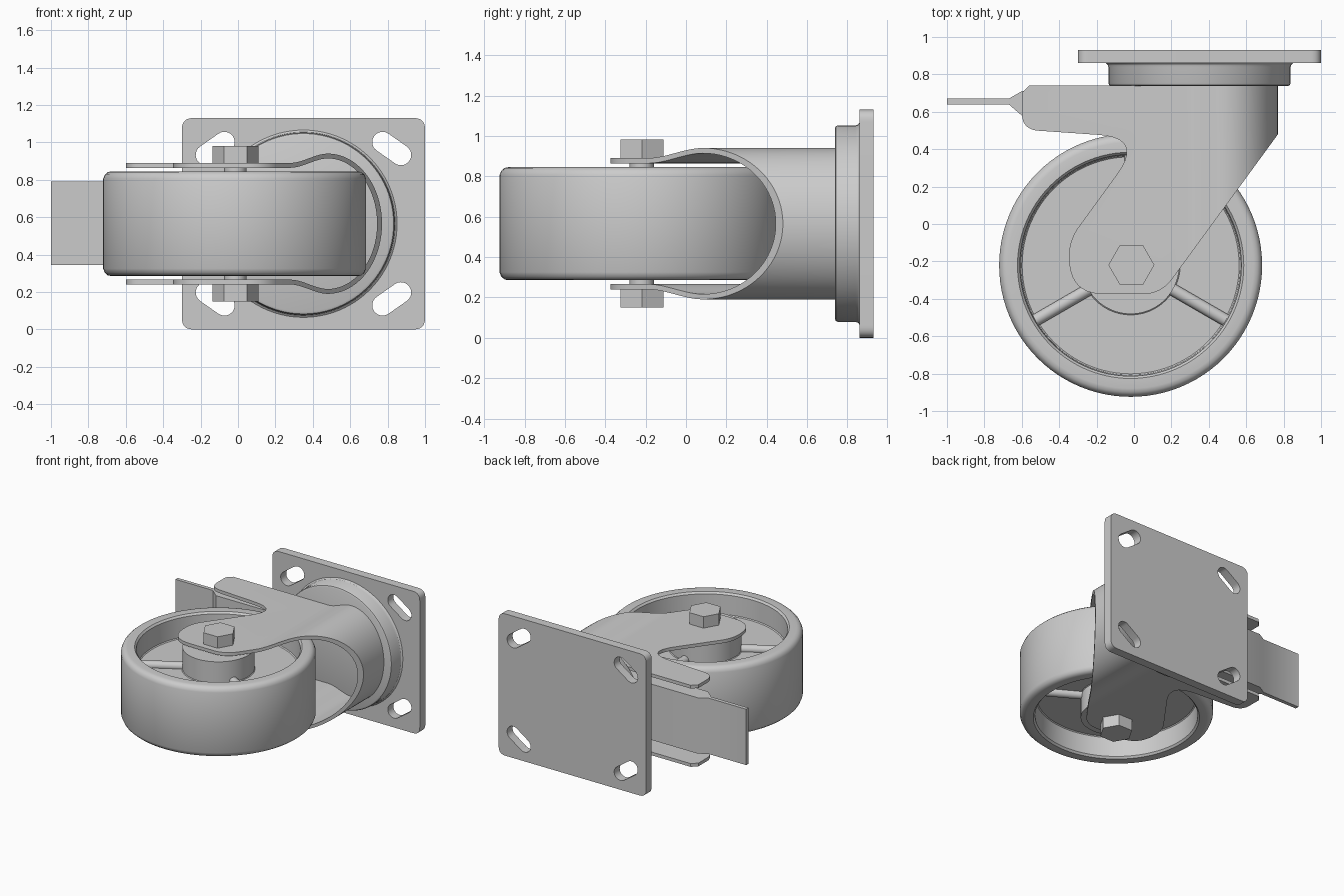
import bpy, bmesh
from math import sin, cos, pi, radians
from mathutils import Matrix, Vector

if "Cube" in bpy.data.objects:
    bpy.data.objects.remove(bpy.data.objects["Cube"])

MID = 0.565                   # symmetry height of the whole caster
AXLE = (-0.018, -0.221)       # wheel axis in plan
SWIVEL_X = 0.35


def finish(name, bm, angle=30):
    bmesh.ops.remove_doubles(bm, verts=bm.verts, dist=1e-5)
    bmesh.ops.recalc_face_normals(bm, faces=bm.faces)
    if bm.calc_volume(signed=True) < 0:
        bmesh.ops.reverse_faces(bm, faces=bm.faces)
    me = bpy.data.meshes.new(name)
    bm.to_mesh(me)
    bm.free()
    ob = bpy.data.objects.new(name, me)
    bpy.context.collection.objects.link(ob)
    smooth(ob, angle)
    return ob


def smooth(ob, angle=30):
    bpy.ops.object.select_all(action='DESELECT')
    ob.select_set(True)
    bpy.context.view_layer.objects.active = ob
    bpy.ops.object.shade_smooth_by_angle(angle=radians(angle))


def rounded(pts, n=10):
    """Closed outline from (u, v, corner length)."""
    out = []
    for i, (u, v, r) in enumerate(pts):
        p = Vector((u, v))
        if r == 0:
            out.append(p)
            continue
        a = p + (Vector(pts[i - 1][:2]) - p).normalized() * r
        b = p + (Vector(pts[(i + 1) % len(pts)][:2]) - p).normalized() * r
        for k in range(n + 1):
            t = k / n
            out.append(a * (1 - t) ** 2 + p * 2 * t * (1 - t) + b * t * t)
    return out


def prism(name, pts, lo, hi, axis):
    """Extrude an outline along y (points are x,z) or z (points are x,y)."""
    put = (lambda p, d: (p[0], d, p[1])) if axis == 'y' else (lambda p, d: (p[0], p[1], d))
    bm = bmesh.new()
    a = [bm.verts.new(put(p, lo)) for p in pts]
    b = [bm.verts.new(put(p, hi)) for p in pts]
    bm.faces.new(a[::-1])
    bm.faces.new(b)
    for i in range(len(a)):
        bm.faces.new((a[i - 1], a[i], b[i], b[i - 1]))
    return finish(name, bm)


def lathe(name, prof, matrix, steps=96):
    """Revolve (radius, height) points around local z."""
    bm = bmesh.new()
    vs = [bm.verts.new((r, 0, h)) for r, h in prof]
    es = [bm.edges.new(e) for e in zip(vs, vs[1:])]
    bmesh.ops.spin(bm, geom=vs + es, axis=(0, 0, 1), cent=(0, 0, 0),
                   angle=2 * pi, steps=steps, use_merge=True)
    bm.transform(matrix)
    return finish(name, bm)


def boolean(ob, cutter, op):
    cutter.hide_render = True
    m = ob.modifiers.new(op, 'BOOLEAN')
    m.operation, m.object, m.solver = op, cutter, 'EXACT'
    bpy.context.view_layer.objects.active = ob
    bpy.ops.object.modifier_apply(modifier=m.name)
    bpy.data.objects.remove(cutter)


# Mounting plate with four diagonal slots
plate = prism('mounting_plate', rounded([(-0.3, 0, .06), (1, 0, .06), (1, 1.13, .06), (-0.3, 1.13, .06)]),
              0.86, 0.93, 'y')
for sx in (-1, 1):
    for sz in (-1, 1):
        c = Vector((SWIVEL_X + sx * 0.472, MID + sz * 0.402))
        tilt = -sx * sz * radians(35)
        d = Vector((cos(tilt), sin(tilt)))
        slot = []
        for s in (1, -1):
            for k in range(13):
                a = tilt - pi / 2 + pi * k / 12 + (0 if s > 0 else pi)
                slot.append(c + d * 0.06 * s + Vector((cos(a), sin(a))) * 0.055)
        boolean(plate, prism('slot_cutter', slot, 0.8, 1.0, 'y'), 'DIFFERENCE')
smooth(plate)

# Swivel bearing ring, local z turned to +y
lathe('swivel_ring', [(0, .737), (.47, .737), (.482, .742), (.487, .753), (.487, .84), (.491, .852), (.502, .861), (0, .861)],
      Matrix.Translation((SWIVEL_X, 0, MID)) @ Matrix.Rotation(-pi / 2, 4, 'X'))


# Fork: bent sheet section trimmed to the side outline
def half_section(t):
    pts = [(-0.8, 0.325 - t), (0.28, 0.325 - t)]
    for k in range(1, 11):
        s = k / 10
        pts.append((0.28 + 0.2 * s, 0.325 - t + 0.05 * s * s * (3 - 2 * s)))
    for k in range(1, 21):
        a = pi / 2 * (1 - k / 20)
        pts.append((0.48 + (0.29 - t) * cos(a), (0.375 - t) * sin(a)))
    return pts


def full_section(t):
    h = half_section(t)
    return [(x, MID + z) for x, z in h] + [(x, MID - z) for x, z in h[-2::-1]]


fork = prism('fork', full_section(0) + full_section(0.026)[::-1], -0.6, 0.8, 'y')
outline = rounded([(-.6, .70, 0), (-.56, .74, 0), (.9, .74, 0), (.9, .658, 0), (.145, -.375, .1),
                   (-.34, -.375, .18), (-.35, -.09, .09), (.05, .46, .24), (-.6, .505, .09)])
boolean(fork, prism('fork_outline', outline, -0.2, 1.4, 'z'), 'INTERSECT')
smooth(fork)

# Wheel: tyre, rim, web and hub in one revolved profile
half = [(0, .28), (.26, .28), (.26, .11), (.265, .105), (.58, .105), (.587, .112), (.592, .265), (.605, .28),
        (.658, .28), (.678, .276), (.694, .262), (.703, .24)]
lathe('wheel', half + [(r, -h) for r, h in half[::-1]], Matrix.Translation((*AXLE, MID)))

# Three round ribs on each side of the web
bm = bmesh.new()
for deg in (-30, 90, 210):
    for side in (-1, 1):
        a = radians(deg)
        mat = (Matrix.Translation((AXLE[0] + 0.41 * cos(a), AXLE[1] + 0.41 * sin(a), MID + side * 0.115))
               @ Matrix.Rotation(a, 4, 'Z') @ Matrix.Rotation(pi / 2, 4, 'Y'))
        bmesh.ops.create_cone(bm, cap_ends=True, segments=20, radius1=0.033, radius2=0.033, depth=0.36, matrix=mat)
finish('wheel_ribs', bm)


# Axle and hexagonal bolt heads
def cylinder(name, r, sides, z, depth):
    b = bmesh.new()
    bmesh.ops.create_cone(b, cap_ends=True, segments=sides, radius1=r, radius2=r, depth=depth,
                          matrix=Matrix.Translation((AXLE[0] + .004, AXLE[1] + .002, z))
                          @ Matrix.Rotation(pi / 2 if sides == 6 else 0, 4, 'Z'))
    return finish(name, b)


cylinder('axle', 0.06, 32, MID, 0.62)
for side, label in ((1, 'upper'), (-1, 'lower')):
    cylinder(label + '_bolt_head', 0.123, 6, MID + side * 0.37, 0.092)

# Brake pedal running in between the fork arms
prism('brake_pedal', [(-1, .64), (-.67, .64), (-.6, .58), (.1, .58), (.1, .71), (-.6, .71), (-.67, .67), (-1, .67)],
      0.345, 0.79, 'z')
